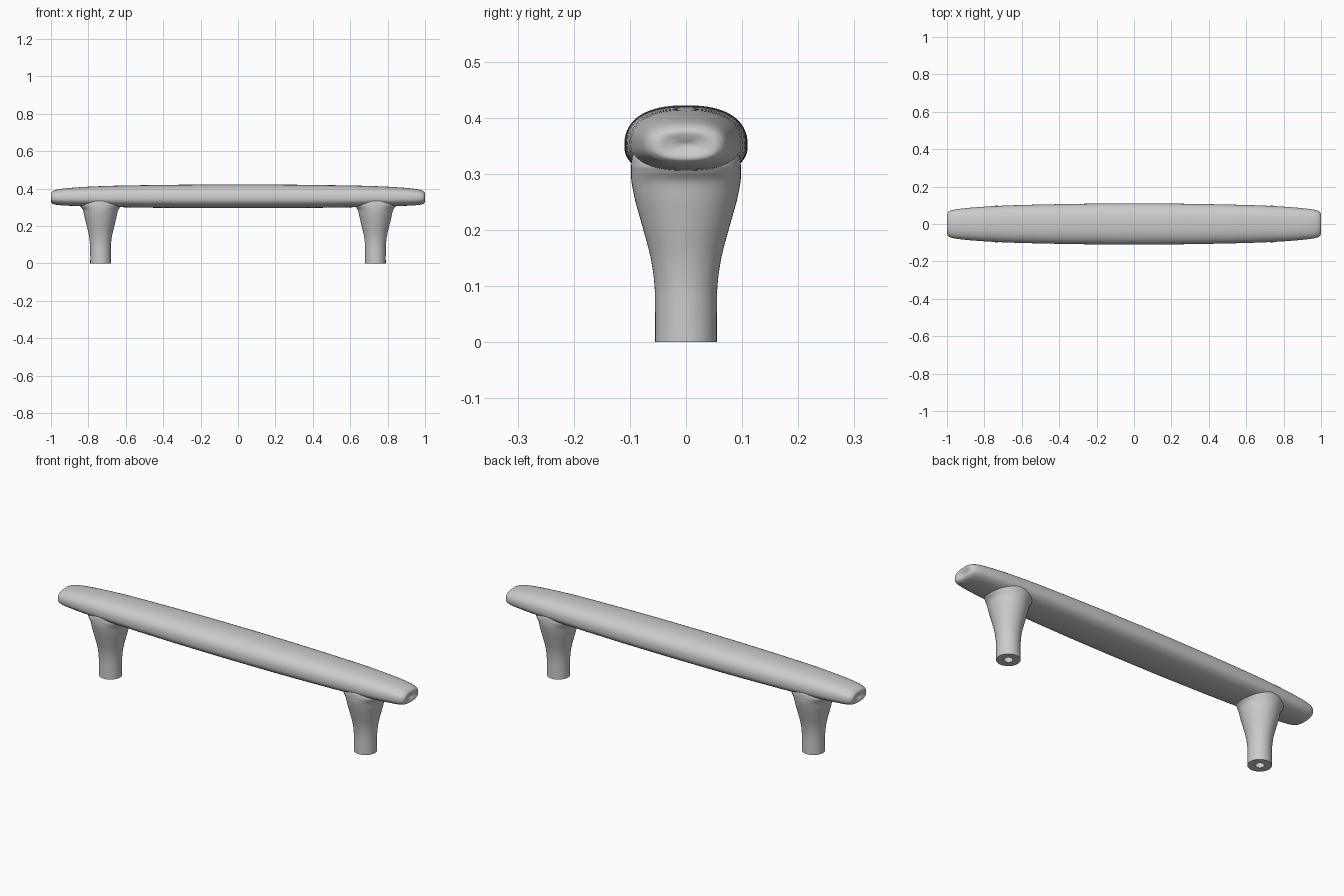
import bpy, bmesh, math

if "Cube" in bpy.data.objects:
    bpy.data.objects.remove(bpy.data.objects["Cube"])


def smooth(points, steps=5):
    """Catmull-Rom curve through tuples of any length."""
    out = []
    p = [points[0]] + points + [points[-1]]
    for i in range(1, len(p) - 2):
        for s in range(steps):
            t = s / steps
            out.append(tuple(
                0.5 * (2 * b + (c - a) * t + (2 * a - 5 * b + 4 * c - d) * t * t
                       + (3 * b - a - 3 * c + d) * t ** 3)
                for a, b, c, d in zip(*p[i - 1:i + 3])))
    return out + [points[-1]]


def loft(name, rings, start, end, angle):
    """Skin a list of rings and close both ends with a centre point."""
    bm = bmesh.new()
    loops = [[bm.verts.new(co) for co in ring] for ring in rings]
    n = len(loops[0])
    for a, b in zip(loops, loops[1:]):
        for j in range(n):
            k = (j + 1) % n
            bm.faces.new((a[j], a[k], b[k], b[j]))
    for loop, co in ((loops[0], start), (loops[-1], end)):
        tip = bm.verts.new(co)
        for j in range(n):
            bm.faces.new((loop[j], loop[(j + 1) % n], tip))
    bmesh.ops.recalc_face_normals(bm, faces=bm.faces)
    mesh = bpy.data.meshes.new(name)
    bm.to_mesh(mesh)
    bm.free()
    obj = bpy.data.objects.new(name, mesh)
    bpy.context.collection.objects.link(obj)
    bpy.ops.object.select_all(action='DESELECT')
    bpy.context.view_layer.objects.active = obj
    obj.select_set(True)
    bpy.ops.object.shade_smooth_by_angle(angle=math.radians(angle))
    return obj


# Grip bar: x, half width, height above and below the z = 0.35 midline
MID = 0.35
half = [(0.0, 0.110, 0.072, 0.055), (0.25, 0.1085, 0.071, 0.0545),
        (0.5, 0.104, 0.068, 0.052), (0.7, 0.098, 0.064, 0.048),
        (0.85, 0.089, 0.057, 0.044), (0.94, 0.080, 0.049, 0.040),
        (0.98, 0.072, 0.041, 0.035), (0.996, 0.061, 0.032, 0.028),
        (1.0, 0.048, 0.024, 0.021), (0.997, 0.03, 0.014, 0.012),
        (0.992, 0.01, 0.005, 0.004)]
stations = smooth(half)
stations = [(-s[0], *s[1:]) for s in reversed(stations[1:])] + stations


def bar_ring(x, w, up, down, n=64):
    ring = []
    for j in range(n):
        a = math.tau * j / n
        c, s = math.cos(a), math.sin(a)
        y = w * math.copysign(abs(c) ** 0.82, c)
        z = (up if s > 0 else down) * math.copysign(abs(s) ** 0.85, s)
        ring.append((x, y, MID + z))
    return ring


loft("grip_bar", [bar_ring(*s) for s in stations],
     (-0.991, 0, MID), (0.991, 0, MID), 60)

# Flared posts: x radius, y radius, height
outer = smooth([(0.055, 0.055, 0.0), (0.055, 0.055, 0.05), (0.056, 0.056, 0.10),
                (0.062, 0.063, 0.15), (0.074, 0.076, 0.20), (0.086, 0.090, 0.25),
                (0.094, 0.097, 0.285), (0.108, 0.098, 0.304), (0.112, 0.0975, 0.317),
                (0.09, 0.093, 0.335), (0.05, 0.06, 0.35)])
# Screw hole in the foot comes first in the profile
profile = [(0.021, 0.021, 0.2), (0.021, 0.021, 0.0)] + outer


def post_ring(cx, rx, ry, z, n=48):
    return [(cx + rx * math.cos(math.tau * j / n), ry * math.sin(math.tau * j / n), z)
            for j in range(n)]


for side, cx in (("left", -0.735), ("right", 0.735)):
    loft(side + "_post", [post_ring(cx, *p) for p in profile],
         (cx, 0, 0.2), (cx, 0, 0.353), 50)
